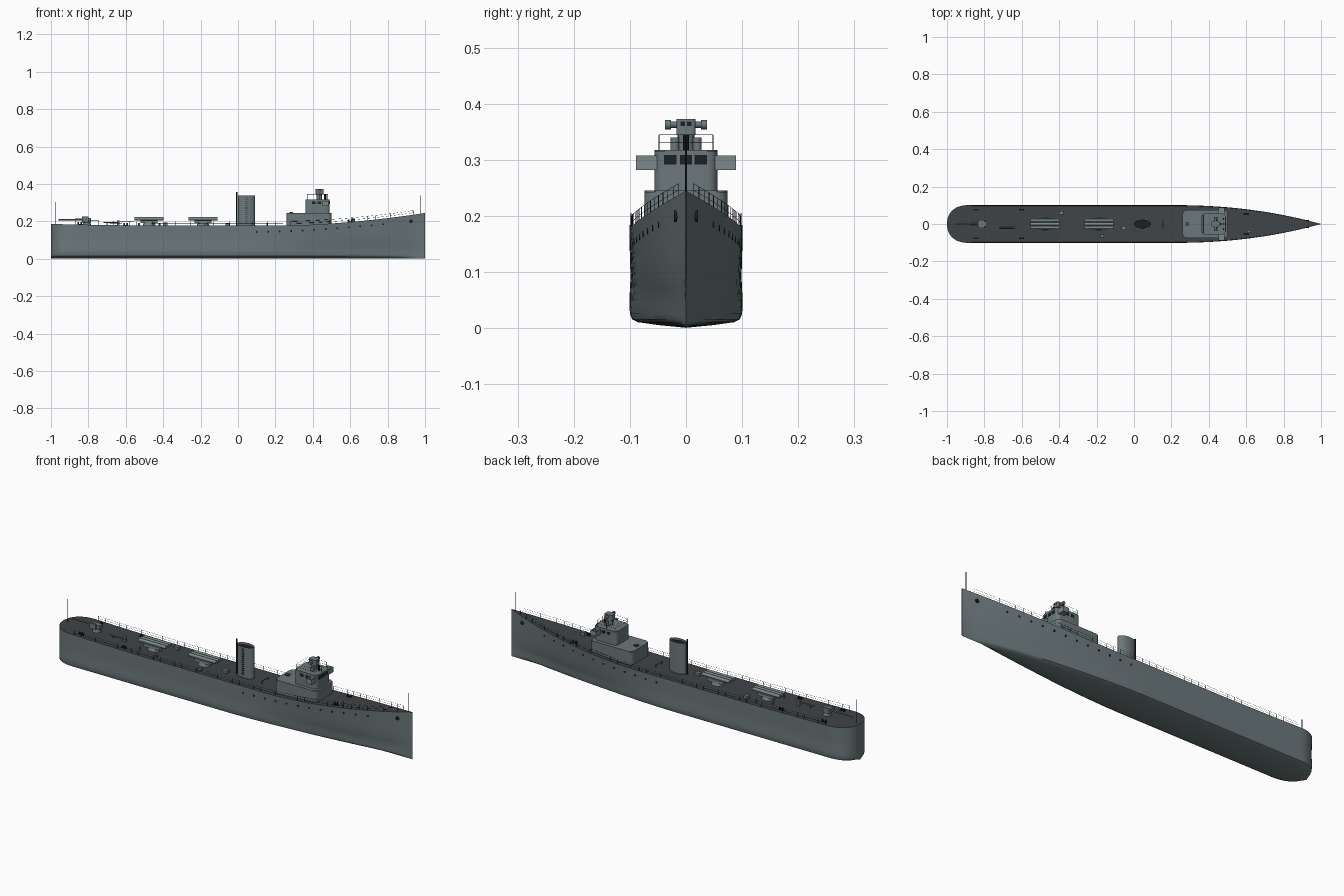
import bpy, bmesh, math
from mathutils import Vector, Matrix

if "Cube" in bpy.data.objects:
    bpy.data.objects.remove(bpy.data.objects["Cube"])


def material(name, rgb):
    m = bpy.data.materials.new(name)
    m.use_nodes = True
    m.diffuse_color = (*rgb, 1)
    m.node_tree.nodes["Principled BSDF"].inputs["Base Color"].default_value = (*rgb, 1)
    return m


HULL = material("hull grey", (0.15, 0.19, 0.2))
DECK = material("deck dark grey", (0.05, 0.058, 0.064))
PALE = material("fitting grey", (0.2, 0.25, 0.25))
DARK = material("near black", (0.012, 0.014, 0.016))


def finish(bm, name, *mats):
    bmesh.ops.recalc_face_normals(bm, faces=bm.faces)
    mesh = bpy.data.meshes.new(name)
    bm.to_mesh(mesh)
    bm.free()
    for m in mats:
        mesh.materials.append(m)
    ob = bpy.data.objects.new(name, mesh)
    bpy.context.collection.objects.link(ob)
    bpy.ops.object.select_all(action='DESELECT')
    ob.select_set(True)
    bpy.context.view_layer.objects.active = ob
    bpy.ops.object.shade_smooth_by_angle(angle=math.radians(35))
    return ob


def box(bm, x0, x1, y0, y1, z0, z1):
    centre = Vector((x0 + x1, y0 + y1, z0 + z1)) / 2
    scale = Matrix.Diagonal((x1 - x0, y1 - y0, z1 - z0, 1))
    bmesh.ops.create_cube(bm, size=1, matrix=Matrix.Translation(centre) @ scale)


def rod(bm, p, q, r, sides=10, r2=None):
    p, q = Vector(p), Vector(q)
    d = q - p
    turn = Vector((0, 0, 1)).rotation_difference(d).to_matrix().to_4x4()
    bmesh.ops.create_cone(bm, cap_ends=True, segments=sides, radius1=r,
                          radius2=r if r2 is None else r2, depth=d.length,
                          matrix=Matrix.Translation((p + q) / 2) @ turn)


def prism(bm, outline, z0, z1):
    low = [bm.verts.new((x, y, z0)) for x, y in outline]
    high = [bm.verts.new((x, y, z1)) for x, y in outline]
    for i in range(len(low)):
        j = (i + 1) % len(low)
        bm.faces.new((low[i], low[j], high[j], high[i]))
    bm.faces.new(low)
    return bm.faces.new(high)


def rounded(x0, x1, y, r):
    corners = [(x1 - r, y - r), (x0 + r, y - r), (x0 + r, r - y), (x1 - r, r - y)]
    return [(cx + r * math.cos(a), cy + r * math.sin(a))
            for k, (cx, cy) in enumerate(corners)
            for a in [(k + i / 6) * math.pi / 2 for i in range(7)]]


def oval(cx, rx, ry, n=32):
    return [(cx + rx * math.cos(i * math.tau / n), ry * math.sin(i * math.tau / n)) for i in range(n)]


# Hull shape rules
def stern(x):
    t = max(0, (-0.88 - x) / 0.12)
    return max(0.008, (1 - min(t, 1) ** 2.4) ** (1 / 2.2))


def top_beam(x):
    return max(0.0006, 0.101 * (1 - max(0, (x - 0.2) / 0.8) ** 2.2) * stern(x))


def low_beam(x):
    return max(0.0004, 0.101 * (1 - min(1, max(0, x / 0.96)) ** 1.7) * stern(x))


def deck_z(x):
    return 0.177 + 0.068 * max(0, (x - 0.2) / 0.8) ** 1.8 + 0.009 * max(0, (-x - 0.4) / 0.6) ** 1.5


def side_y(x, z):
    mid = 0.49 * (top_beam(x) + low_beam(x))
    return mid + (top_beam(x) - mid) * (z - 0.09) / (deck_z(x) - 0.09)


def section(x):
    b, s = low_beam(x), side_y(x, 0.09)
    pts = [(0, 0.001), (0.5 * b, 0.006), (0.85 * b, 0.011), (0.95 * b, 0.016),
           (0.99 * b, 0.026), (b, 0.045), ((b + s) / 2, 0.07), (s, 0.09)]
    return pts + [(side_y(x, z), z) for z in (0.09 + (deck_z(x) - 0.09) * t for t in (0.35, 0.7, 1))]


# Hull and deck
bm = bmesh.new()
stations = [-0.88 - 0.12 * math.cos(i * math.pi / 28) for i in range(14)]
stations += [-0.88 + 1.88 * i / 48 for i in range(49)]
rings = []
for x in stations:
    half = section(x)
    loop = half + [(-y, z) for y, z in half[:0:-1]]
    rings.append([bm.verts.new((x, y, z)) for y, z in loop])
top = len(half) - 1
for a, b in zip(rings, rings[1:]):
    for i in range(len(a)):
        j = (i + 1) % len(a)
        f = bm.faces.new((a[i], a[j], b[j], b[i]))
        f.material_index = 1 if i == top else 0
bm.faces.new(rings[0])
bm.faces.new(rings[-1])
finish(bm, "hull", HULL, DECK)

# Portholes and anchor holes
bm = bmesh.new()
for s in (-1, 1):
    for i in range(12):
        x = 0.1 + i * 0.0615
        z = 0.143 + 0.042 * (i / 11) ** 1.6
        y = side_y(x, z)
        rod(bm, (x, s * (y - 0.004), z), (x, s * (y + 0.001), z), 0.0055, 12)
    y = side_y(0.925, 0.2)
    rod(bm, (0.925, s * (y - 0.004), 0.2), (0.925, s * (y + 0.003), 0.2), 0.01, 14)
finish(bm, "portholes", DARK)


# Railings
def railing(bm, pts, height, r=0.0007):
    for p in pts:
        rod(bm, p, Vector(p) + Vector((0, 0, height)), r, 5)
    for p, q in zip(pts, pts[1:]):
        for h in (0.5, 1):
            up = Vector((0, 0, height * h))
            rod(bm, Vector(p) + up, Vector(q) + up, r * 0.7, 4)


bm = bmesh.new()
for s in (-1, 1):
    xs = [-0.87 + 1.81 * i / 44 for i in range(45)]
    railing(bm, [(x, s * (top_beam(x) - 0.003), deck_z(x) - 0.001) for x in xs], 0.023)
finish(bm, "deck_railing", DARK)
bm = bmesh.new()
railing(bm, [(x, y, 0.317) for x, y in ((0.37, 0), (0.37, 0.048), (0.42, 0.048), (0.475, 0.048), (0.48, 0),
             (0.475, -0.048), (0.42, -0.048), (0.37, -0.048), (0.37, 0))], 0.028)
finish(bm, "bridge_railing", DARK)

# Deckhouses
for name, shape, z0, z1 in (("lower_deckhouse", rounded(0.26, 0.5, 0.074, 0.02), 0.17, 0.246),
                            ("bridge_house", rounded(0.36, 0.49, 0.056, 0.018), 0.24, 0.318)):
    bm = bmesh.new()
    roof = prism(bm, shape, z0, z1)
    bmesh.ops.bevel(bm, geom=list(roof.edges), offset=0.003, segments=2, affect='EDGES')
    finish(bm, name, HULL)

# Bridge wings with bulwarks
bm = bmesh.new()
for s in (-1, 1):
    y0, y1 = sorted((s * 0.05, s * 0.089))
    box(bm, 0.452, 0.484, y0, y1, 0.282, 0.286)
    box(bm, 0.481, 0.484, y0, y1, 0.282, 0.308)
    box(bm, 0.452, 0.455, y0, y1, 0.282, 0.308)
    box(bm, 0.452, 0.484, s * 0.0875 - 0.0015, s * 0.0875 + 0.0015, 0.282, 0.308)
finish(bm, "bridge_wings", PALE)

# Bridge windows and roof hatch
bm = bmesh.new()
for y in (-0.028, 0, 0.026):
    box(bm, 0.488, 0.491, y - 0.011, y + 0.011, 0.292, 0.309)
for s in (-1, 1):
    for x in (0.405, 0.435):
        box(bm, x - 0.009, x + 0.009, s * 0.056 - 0.0008, s * 0.056 + 0.0008, 0.292, 0.307)
finish(bm, "bridge_windows", DARK)
bm = bmesh.new()
box(bm, 0.275, 0.295, -0.01, 0.01, 0.245, 0.251)
finish(bm, "roof_hatch", DECK)

# Rangefinder on its pedestal
bm = bmesh.new()
rod(bm, (0.435, 0, 0.315), (0.435, 0, 0.348), 0.015, 16)
prism(bm, rounded(0.415, 0.457, 0.017, 0.006), 0.345, 0.373)
rod(bm, (0.437, -0.036, 0.363), (0.437, 0.036, 0.363), 0.0055, 12)
for s in (-1, 1):
    rod(bm, (0.437, s * 0.027, 0.363), (0.437, s * 0.037, 0.363), 0.0085, 12)
    rod(bm, (0.44, s * 0.02, 0.317), (0.44, s * 0.02, 0.34), 0.008, 12)
finish(bm, "rangefinder", HULL)
bm = bmesh.new()
for s in (-1, 1):
    box(bm, 0.456, 0.458, s * 0.006 - 0.004, s * 0.006 + 0.004, 0.361, 0.369)
rod(bm, (0.465, 0, 0.317), (0.465, 0, 0.345), 0.005, 8)
finish(bm, "rangefinder_lenses", DARK)

# Funnel with open top, rim, steam pipe and ladder
bm = bmesh.new()
mouth = prism(bm, oval(0.045, 0.046, 0.024), 0.17, 0.338)
bmesh.ops.inset_region(bm, faces=[mouth], thickness=0.003)
mouth.material_index = 1
bmesh.ops.translate(bm, verts=mouth.verts, vec=(0, 0, -0.012))
prism(bm, oval(0.045, 0.0475, 0.0255), 0.172, 0.18)
finish(bm, "funnel", HULL, DARK)
bm = bmesh.new()
for i in range(14):
    z = 0.195 + i * 0.01
    box(bm, 0.04, 0.05, -0.027, -0.023, z, z + 0.003)
rod(bm, (-0.006, 0, 0.17), (-0.006, 0, 0.357), 0.0035, 8)
finish(bm, "funnel_pipe_and_ladder", DARK)

# Triple torpedo launchers
for name, x in (("aft_launcher", -0.475), ("forward_launcher", -0.187)):
    bm = bmesh.new()
    rod(bm, (x, 0, 0.17), (x, 0, 0.192), 0.036, 24, 0.03)
    box(bm, x - 0.045, x + 0.045, -0.03, 0.03, 0.192, 0.206)
    for y in (-0.019, 0, 0.019):
        rod(bm, (x - 0.078, y, 0.214), (x + 0.078, y, 0.214), 0.0085, 14)
    finish(bm, name, PALE)

# Stern gun pointing aft
bm = bmesh.new()
rod(bm, (-0.81, 0, 0.18), (-0.81, 0, 0.203), 0.022, 20, 0.014)
box(bm, -0.835, -0.785, -0.013, 0.013, 0.2, 0.219)
rod(bm, (-0.79, 0, 0.211), (-0.96, 0, 0.209), 0.005, 12, 0.003)
for s in (-1, 1):
    box(bm, -0.835, -0.8, s * 0.018 - 0.004, s * 0.018 + 0.004, 0.198, 0.226)
finish(bm, "stern_gun", HULL)

# Bow and stern staffs
bm = bmesh.new()
for x, z in ((0.975, 0.338), (-0.975, 0.303)):
    rod(bm, (x, 0, deck_z(x) - 0.002), (x, 0, z), 0.0015, 6)
finish(bm, "flagstaffs", DARK)

# Paired bollards
bm = bmesh.new()
for s in (-1, 1):
    for x in (-0.845, -0.6, 0.6):
        y, z = s * (top_beam(x) - 0.025), deck_z(x)
        box(bm, x - 0.014, x + 0.014, y - 0.005, y + 0.005, z - 0.002, z + 0.003)
        for dx in (-0.008, 0.008):
            rod(bm, (x + dx, y, z), (x + dx, y, z + 0.013), 0.004, 10)
finish(bm, "bollards", DARK)

# Hatches, lockers and vents
bm = bmesh.new()
for x, y, w, h in ((-0.39, 0.06, 0.012, 0.016), (-0.055, -0.022, 0.013, 0.014), (-0.17, -0.065, 0.01, 0.01),
                   (0.615, -0.04, 0.011, 0.018), (-0.64, -0.01, 0.007, 0.025)):
    z = deck_z(x)
    box(bm, x - w, x + w, y - w * 0.8, y + w * 0.8, z - 0.002, z + h)
for x, y in ((-0.45, 0.07), (-0.53, 0.045), (-0.53, -0.045), (-0.42, -0.07)):
    rod(bm, (x, y, 0.172), (x, y, 0.192), 0.006, 10)
rod(bm, (-0.72, -0.02, 0.195), (-0.64, -0.02, 0.195), 0.003, 8)
rod(bm, (-0.7, -0.02, 0.178), (-0.7, -0.02, 0.196), 0.003, 8)
rod(bm, (0.155, -0.028, 0.19), (0.155, 0.028, 0.19), 0.002, 8)
for y in (-0.026, 0.026):
    rod(bm, (0.155, y, 0.173), (0.155, y, 0.19), 0.002, 8)
finish(bm, "deck_fittings", HULL)
